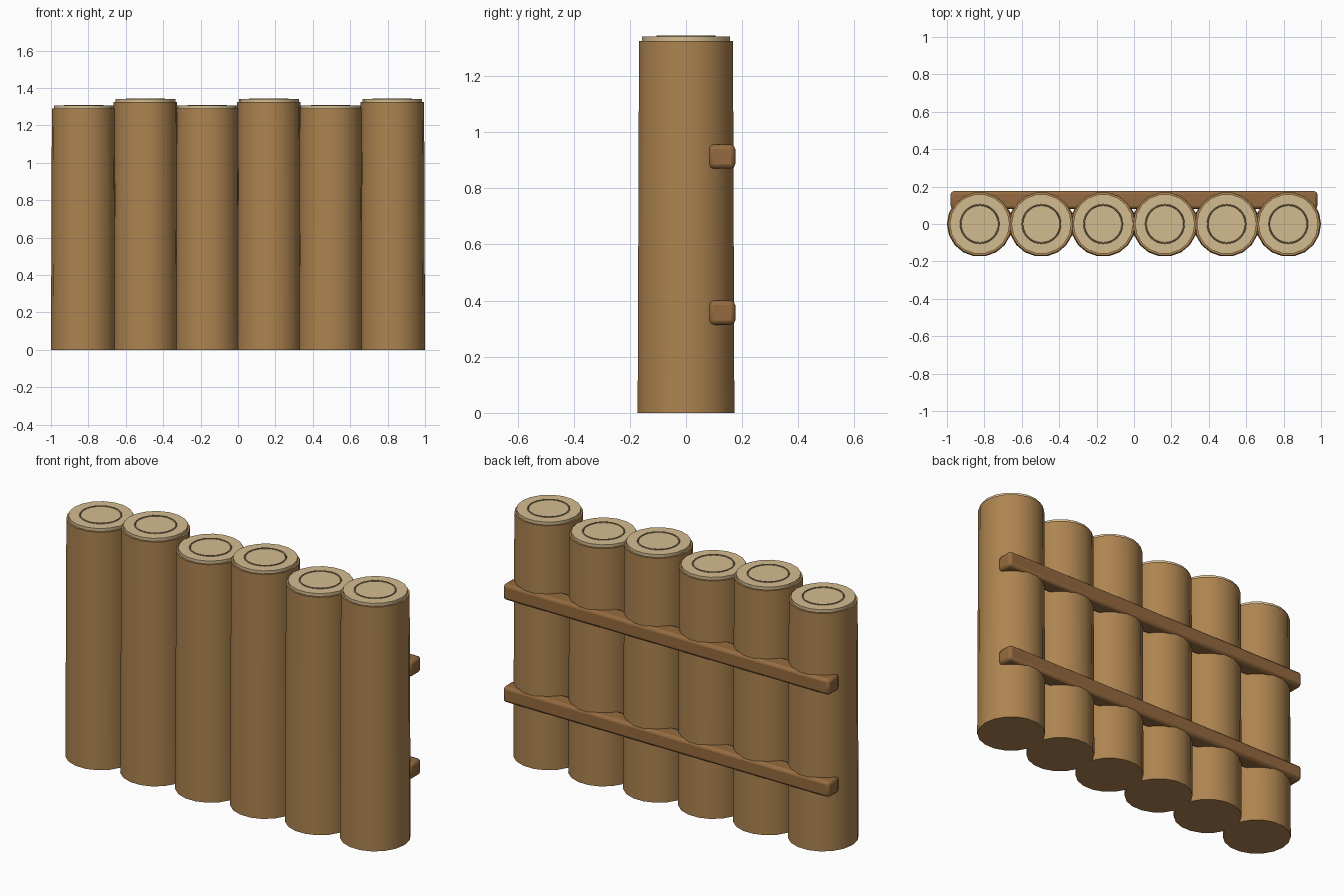
import bpy, math

if "Cube" in bpy.data.objects:
    bpy.data.objects.remove(bpy.data.objects["Cube"])


def material(name, color):
    m = bpy.data.materials.new(name)
    m.diffuse_color = (*color, 1)
    m.use_nodes = True
    m.node_tree.nodes["Principled BSDF"].inputs["Base Color"].default_value = m.diffuse_color
    return m


BARK = material("bark", (0.42, 0.23, 0.08))
CUT = material("cut_wood", (0.65, 0.50, 0.28))
RING = material("growth_ring", (0.30, 0.20, 0.09))
RAIL = material("rail_wood", (0.30, 0.145, 0.05))


def finish(name, mat, angle=40):
    ob = bpy.context.object
    ob.name = name
    ob.data.materials.append(mat)
    bpy.ops.object.shade_smooth_by_angle(angle=math.radians(angle))
    return ob


def cone(name, mat, r1, r2, z0, z1, x):
    bpy.ops.mesh.primitive_cone_add(vertices=18, radius1=r1, radius2=r2, depth=z1 - z0,
                                    location=(x, 0, (z0 + z1) / 2),
                                    rotation=(0, 0, math.pi / 2))
    return finish(name, mat)


# Upright logs, alternating short and tall, each with a pale cut end and a growth ring
for i in range(6):
    x = -0.825 + 0.33 * i
    top = 1.325 if i % 2 else 1.29
    cone(f"log_{i + 1}", BARK, 0.175, 0.17, 0, top, x)
    cone(f"cut_end_{i + 1}", CUT, 0.16, 0.16, top - 0.015, top + 0.016, x)
    bpy.ops.mesh.primitive_torus_add(major_segments=32, minor_segments=6,
                                     major_radius=0.102, minor_radius=0.004,
                                     location=(x, 0, top + 0.016))
    finish(f"growth_ring_{i + 1}", RING, 80)

# Horizontal rails on the back
for name, z in (("lower_rail", 0.357), ("upper_rail", 0.913)):
    bpy.ops.mesh.primitive_cube_add(size=1, location=(0, 0.128, z))
    bpy.context.object.scale = (1.96, 0.095, 0.086)
    bpy.ops.object.transform_apply(location=False, rotation=False, scale=True)
    rail = finish(name, RAIL)
    bevel = rail.modifiers.new("rounded_edges", 'BEVEL')
    bevel.width = 0.016
    bevel.segments = 2
